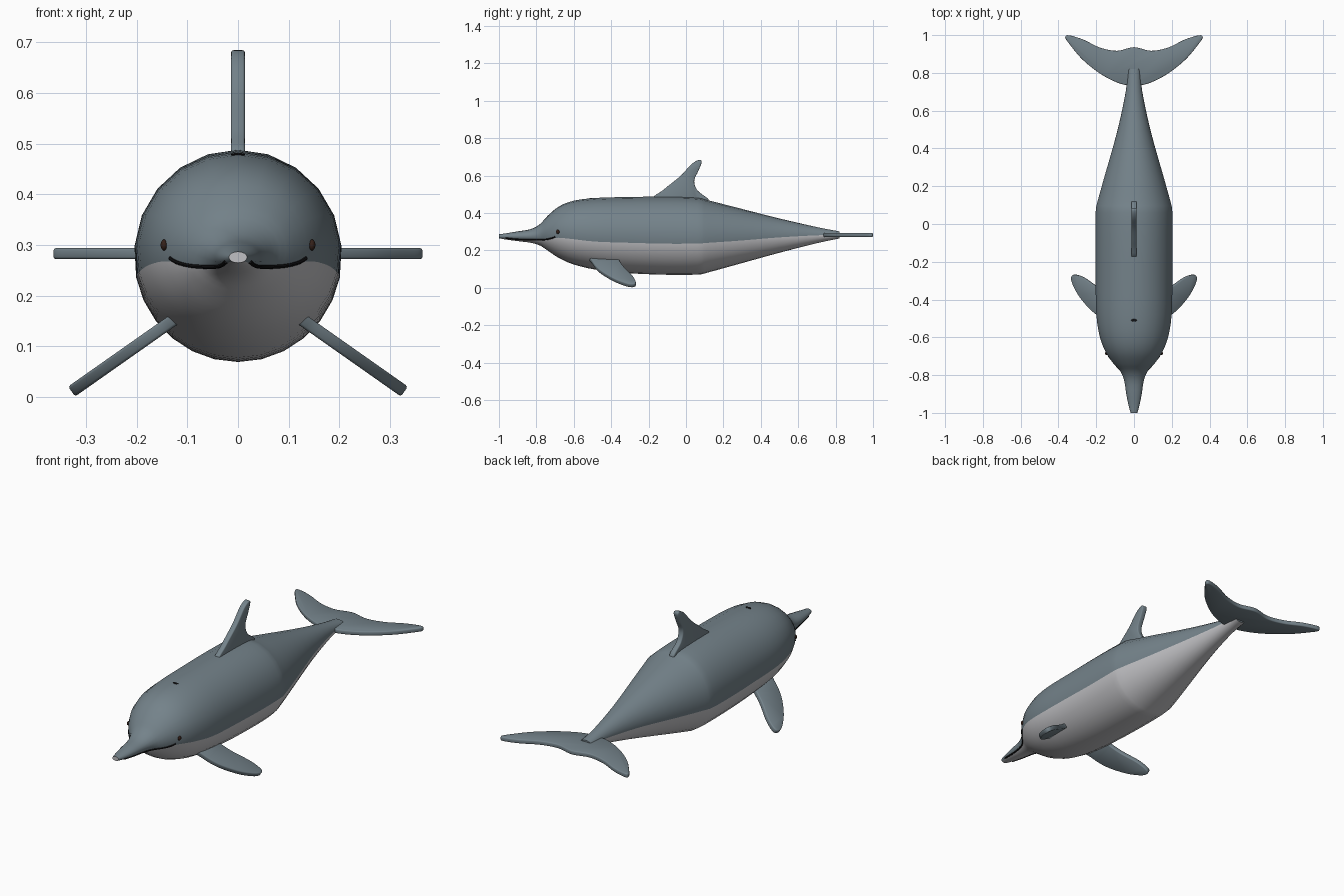
import bpy, bmesh, math
from mathutils import Vector, Matrix
from mathutils.bvhtree import BVHTree

if "Cube" in bpy.data.objects:
    bpy.data.objects.remove(bpy.data.objects["Cube"], do_unlink=True)


def material(name, color):
    mat = bpy.data.materials.new(name)
    mat.use_nodes = True
    mat.diffuse_color = (*color, 1)
    bsdf = mat.node_tree.nodes["Principled BSDF"]
    bsdf.inputs["Base Color"].default_value = (*color, 1)
    return mat


SLATE = material("slate grey", (0.175, 0.225, 0.255))
PALE = material("pale belly grey", (0.53, 0.53, 0.55))
BLACK = material("black", (0.006, 0.006, 0.007))
BROWN = material("dark brown", (0.035, 0.015, 0.01))


def add_object(name, bm, mats, angle=40):
    bmesh.ops.recalc_face_normals(bm, faces=bm.faces)
    mesh = bpy.data.meshes.new(name)
    bm.to_mesh(mesh)
    bm.free()
    for mat in mats:
        mesh.materials.append(mat)
    obj = bpy.data.objects.new(name, mesh)
    bpy.context.collection.objects.link(obj)
    bpy.ops.object.select_all(action='DESELECT')
    obj.select_set(True)
    bpy.context.view_layer.objects.active = obj
    bpy.ops.object.shade_smooth_by_angle(angle=math.radians(angle))
    return obj


def smooth_path(points, steps, closed=False):
    """Catmull-Rom interpolation of tuples of any length."""
    n = len(points)
    at = (lambda i: points[i % n]) if closed else (lambda i: points[max(0, min(n - 1, i))])
    out = []
    for i in range(n if closed else n - 1):
        for s in range(steps):
            t = s / steps
            out.append(tuple(
                b + t / 2 * (c - a + t * (2 * a - 5 * b + 4 * c - d + t * (3 * b - a - 3 * c + d)))
                for a, b, c, d in zip(at(i - 1), at(i), at(i + 1), at(i + 2))))
    return out if closed else out + [points[-1]]


# Body stations: y, half width, top, bottom, height of the colour line
STATIONS = [
    (-1, .018, .287, .265, .268), (-.96, .029, .292, .258, .264),
    (-.9, .041, .302, .25, .259), (-.83, .052, .314, .241, .257),
    (-.78, .073, .342, .226, .258), (-.74, .108, .385, .2, .264),
    (-.68, .149, .435, .16, .268), (-.6, .181, .466, .125, .26),
    (-.48, .2, .481, .097, .247), (-.3, .204, .486, .078, .241),
    (-.1, .205, .488, .07, .236), (.06, .204, .483, .071, .237),
    (.12, .194, .468, .083, .241), (.28, .149, .427, .127, .252),
    (.5, .087, .371, .188, .27), (.7, .044, .325, .239, .281),
    (.82, .033, .302, .264, .284),
]
HALF = 12

bm = bmesh.new()
rings = []
for y, width, top, bottom, line in smooth_path(STATIONS, 3):
    mid, height = (top + bottom) / 2, (top - bottom) / 2
    start = math.asin(max(-.85, min(.85, (line - mid) / height)))
    upper = [start + (math.pi - 2 * start) * i / HALF for i in range(HALF)]
    lower = [math.pi - start + (math.pi + 2 * start) * i / HALF for i in range(HALF)]
    rings.append([bm.verts.new((width * math.cos(a), y, mid + height * math.sin(a)))
                  for a in upper + lower])
count = 2 * HALF
for first, second in zip(rings, rings[1:]):
    for i in range(count):
        j = (i + 1) % count
        face = bm.faces.new((first[i], first[j], second[j], second[i]))
        face.material_index = int(i >= HALF)
bm.faces.new(rings[0]).material_index = 1
bm.faces.new(rings[-1])
bmesh.ops.recalc_face_normals(bm, faces=bm.faces)
surface = BVHTree.FromBMesh(bm)
add_object("body", bm, [SLATE, PALE])


def fin(name, outline, thickness, matrix):
    """Flat fin with softened rims; the outline lies in the local xy plane."""
    shape = bmesh.new()
    face = shape.faces.new([shape.verts.new((u, v, -thickness / 2))
                            for u, v in smooth_path(outline, 5, True)])
    extruded = bmesh.ops.extrude_face_region(shape, geom=[face])
    moved = [g for g in extruded["geom"] if isinstance(g, bmesh.types.BMVert)]
    bmesh.ops.translate(shape, vec=(0, 0, thickness), verts=moved)
    rims = [e for e in shape.edges
            if abs(e.verts[0].co.z - e.verts[1].co.z) < thickness / 2]
    bmesh.ops.bevel(shape, geom=rims, offset=.005, segments=2, profile=.5,
                    affect='EDGES', clamp_overlap=True)
    shape.transform(matrix)
    return add_object(name, shape, [SLATE], 50)


def frame(u, v, origin):
    u, v = Vector(u).normalized(), Vector(v)
    return Matrix.Translation(origin) @ Matrix((u, v, u.cross(v))).transposed().to_4x4()


# Dorsal fin, upright on the centre line
fin("dorsal_fin",
    [(-.17, .475), (-.12, .525), (-.03, .598), (.03, .662), (.07, .684),
     (.084, .672), (.066, .625), (.044, .572), (.062, .52), (.12, .465), (0, .44)],
    .028, frame((0, 1, 0), (0, 0, 1), (0, 0, 0)))

# Tail flukes, mirrored halves in one outline
half = [(.07, .742), (.17, .79), (.27, .868), (.34, .95), (.364, .988),
        (.345, .999), (.27, .977), (.18, .934), (.09, .917)]
fin("tail_flukes", [(0, .735)] + half + [(0, .936)] + [(-x, y) for x, y in reversed(half)],
    .022, frame((1, 0, 0), (0, 1, 0), (0, 0, .283)))

# Flippers, slanting down and outward
flipper = [(-.05, -.51), (0, -.503), (.08, -.465), (.16, -.392), (.207, -.325),
           (.219, -.285), (.2, -.268), (.14, -.285), (.06, -.33), (0, -.355), (-.05, -.37)]
for side, sign in (("left", 1), ("right", -1)):
    fin(side + "_flipper", flipper, .024,
        frame((.818 * sign, 0, -.575), (0, 1, 0), (.149 * sign, 0, .137)))


def skin_x(y, z):
    return surface.ray_cast(Vector((1, y, z)), Vector((-1, 0, 0)))[0].x


def tube(name, points, radius, mat, sides=8):
    """Thin round line following the given points."""
    shape, loops = bmesh.new(), []
    for i, p in enumerate(points):
        along = (points[min(i + 1, len(points) - 1)] - points[max(i - 1, 0)]).normalized()
        across = along.cross(Vector((0, 0, 1))).normalized()
        up = across.cross(along)
        loops.append([shape.verts.new(p + radius * (across * math.cos(a) + up * math.sin(a)))
                      for a in (2 * math.pi * k / sides for k in range(sides))])
    for a, b in zip(loops, loops[1:]):
        for k in range(sides):
            m = (k + 1) % sides
            shape.faces.new((a[k], a[m], b[m], b[k]))
    shape.faces.new(loops[0])
    shape.faces.new(loops[-1])
    return add_object(name, shape, [mat])


def bead(name, location, size, mat):
    shape = bmesh.new()
    bmesh.ops.create_uvsphere(shape, u_segments=14, v_segments=10, radius=1)
    shape.transform(Matrix.Translation(location) @ Matrix.Diagonal((*size, 1)))
    return add_object(name, shape, [mat], 60)


# Mouth line and eyes on each side
mouth = smooth_path([(-.965, .267), (-.9, .26), (-.82, .257), (-.76, .258),
                     (-.72, .265), (-.7, .274)], 5)
for side, sign in (("left", 1), ("right", -1)):
    tube(side + "_mouth_line",
         [Vector((sign * skin_x(y, z), y, z)) for y, z in mouth], .004, BLACK)
    bead(side + "_eye", (sign * (skin_x(-.685, .3) + .001), -.685, .3),
         (.007, .01, .011), BROWN)

# Blowhole slit on top of the head
crown = surface.ray_cast(Vector((0, -.51, 1)), Vector((0, 0, -1)))[0]
bead("blowhole", crown, (.015, .007, .003), BLACK)
